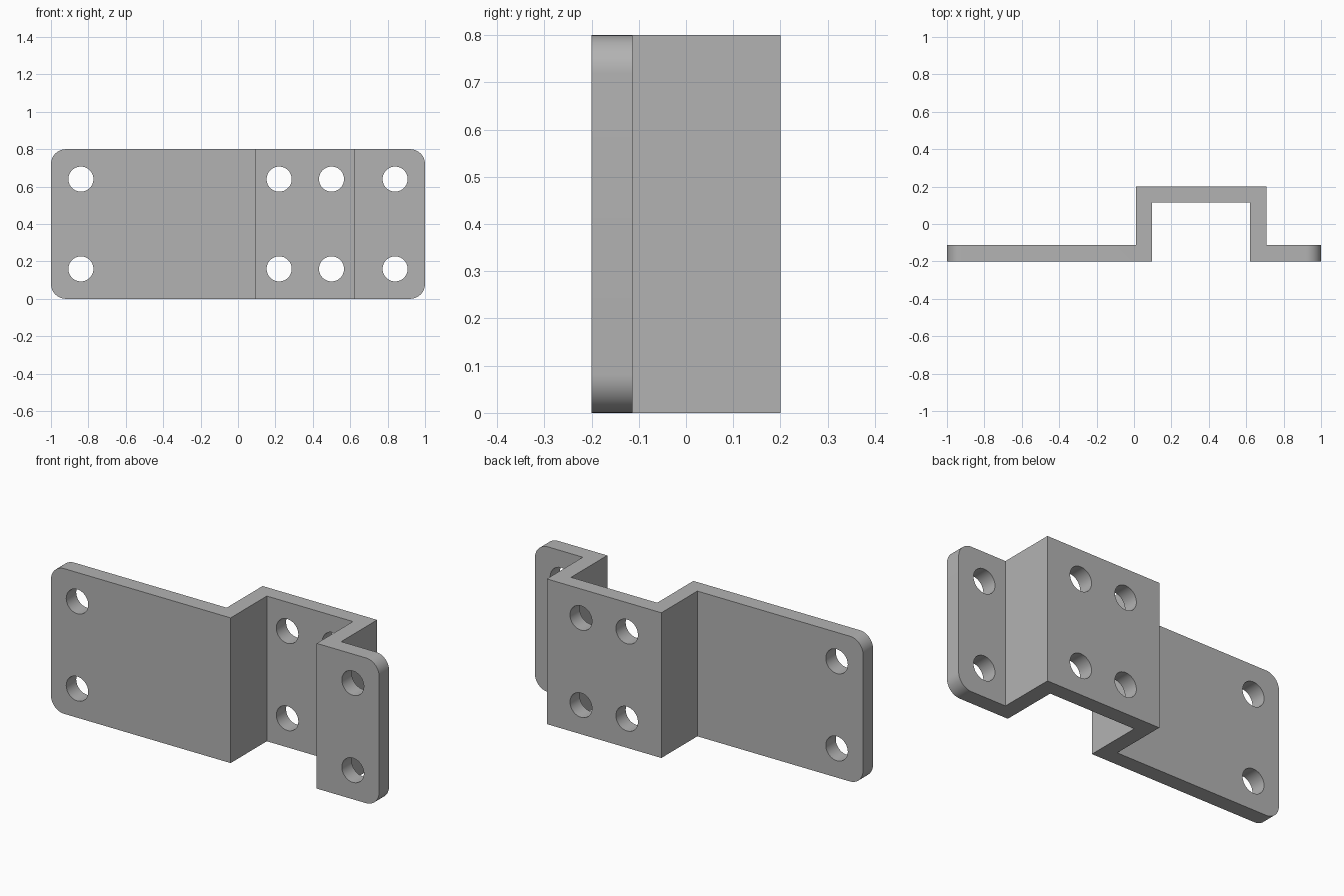
import bpy, bmesh, math
from mathutils import Matrix

cube = bpy.data.objects.get("Cube")
if cube:
    bpy.data.objects.remove(cube, do_unlink=True)

HEIGHT = 0.8
CORNER = 0.08
HOLE = 0.067

steel = bpy.data.materials.new("grey steel")
steel.use_nodes = True
grey = (0.45, 0.45, 0.45, 1)
steel.diffuse_color = grey
steel.node_tree.nodes["Principled BSDF"].inputs["Base Color"].default_value = grey


def add_object(name, bm):
    bmesh.ops.recalc_face_normals(bm, faces=bm.faces)
    mesh = bpy.data.meshes.new(name)
    bm.to_mesh(mesh)
    bm.free()
    obj = bpy.data.objects.new(name, mesh)
    bpy.context.collection.objects.link(obj)
    return obj


# Folded strip: hat-shaped section pulled upwards
profile = [(-1, -0.2), (0.095, -0.2), (0.095, 0.115), (0.62, 0.115),
           (0.62, -0.2), (1, -0.2), (1, -0.113), (0.708, -0.113),
           (0.708, 0.2), (0.01, 0.2), (0.01, -0.113), (-1, -0.113)]
bm = bmesh.new()
base = bm.faces.new([bm.verts.new((x, y, 0)) for x, y in profile])
top = bmesh.ops.extrude_face_region(bm, geom=[base])["geom"]
bmesh.ops.translate(bm, vec=(0, 0, HEIGHT),
                    verts=[v for v in top if isinstance(v, bmesh.types.BMVert)])

# Rounded outer corners of the two flanges
corners = [e for e in bm.edges
           if all(abs(v.co.x) > 0.99 for v in e.verts)
           and abs(e.verts[0].co.z - e.verts[1].co.z) < 0.01]
bmesh.ops.bevel(bm, geom=corners, offset=CORNER, offset_type='OFFSET',
                segments=12, profile=0.5, affect='EDGES')
bracket = add_object("bracket", bm)
bracket.data.materials.append(steel)

# Bolt holes: pairs through the flanges and the raised web
bm = bmesh.new()
for x in (-0.84, 0.22, 0.5, 0.84):
    for z in (0.16, HEIGHT - 0.16):
        place = Matrix.Translation((x, 0, z)) @ Matrix.Rotation(math.pi / 2, 4, 'X')
        bmesh.ops.create_cone(bm, cap_ends=True, segments=48, radius1=HOLE,
                              radius2=HOLE, depth=1, matrix=place)
cutter = add_object("hole_cutter", bm)
cutter.data.materials.append(steel)
cutter.hide_render = True
cutter.hide_set(True)

holes = bracket.modifiers.new("bolt holes", 'BOOLEAN')
holes.operation = 'DIFFERENCE'
holes.solver = 'EXACT'
holes.object = cutter

bpy.ops.object.select_all(action='DESELECT')
bpy.context.view_layer.objects.active = bracket
bracket.select_set(True)
bpy.ops.object.modifier_apply(modifier=holes.name)
bpy.ops.object.shade_smooth_by_angle(angle=math.radians(30))
bpy.data.objects.remove(cutter, do_unlink=True)
